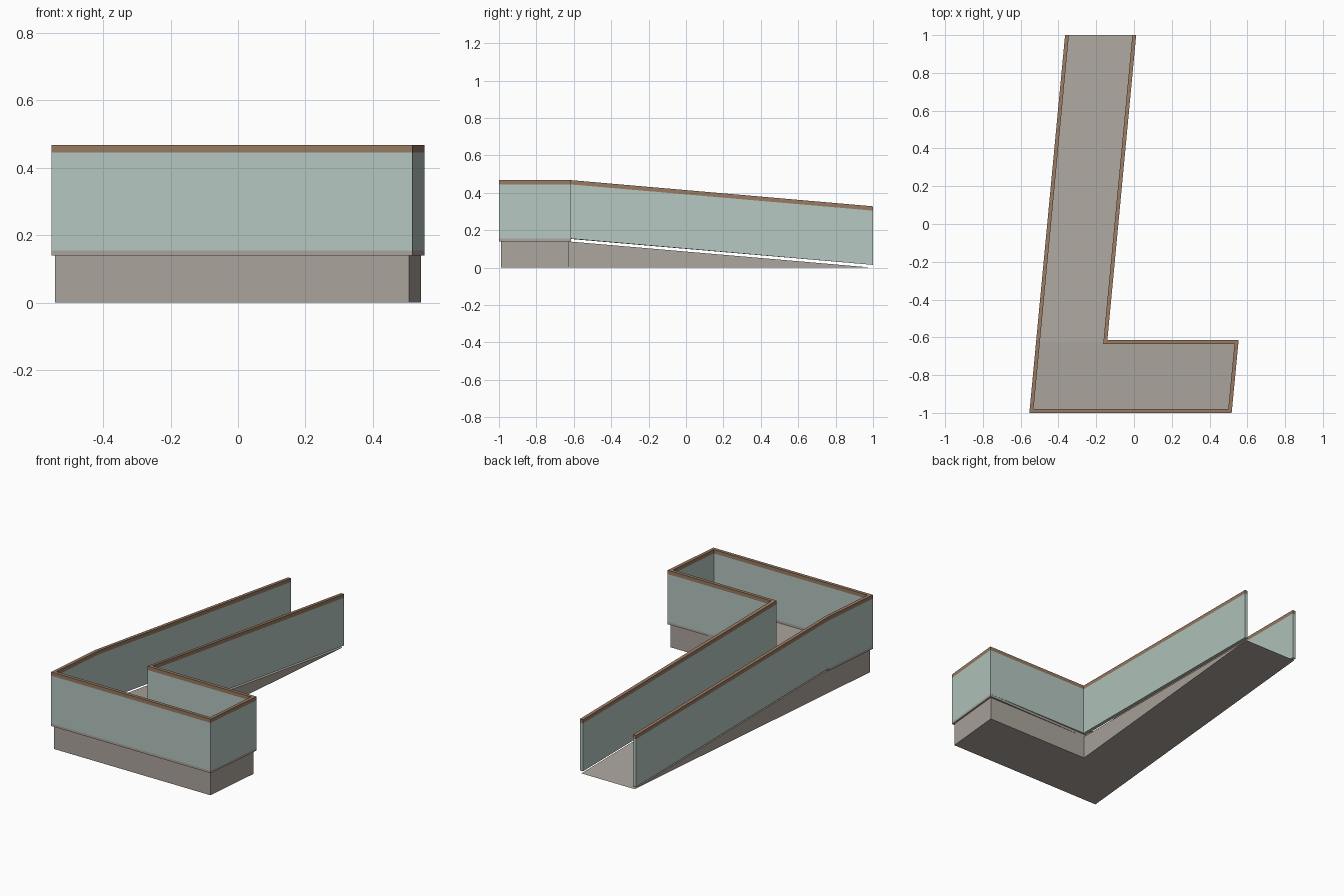
import bpy, bmesh
from mathutils import Vector

if "Cube" in bpy.data.objects:
    bpy.data.objects.remove(bpy.data.objects["Cube"])

BEND, SKEW = -0.625, 0.0945      # y where the slope starts, sideways lean of the plan
DECK, HALF = 0.14, 0.01          # landing height, half the wall thickness


def material(name, rgb):
    def lin(c):
        c /= 255
        return c / 12.92 if c <= 0.04045 else ((c + 0.055) / 1.055) ** 2.4
    m = bpy.data.materials.new(name)
    m.diffuse_color = (*[lin(c) for c in rgb], 1)
    m.use_nodes = True
    m.node_tree.nodes["Principled BSDF"].inputs["Base Color"].default_value = m.diffuse_color
    return m


CONCRETE = material("warm grey concrete", (171, 164, 156))
GLASS = material("pale green glass", (181, 199, 192))
WOOD = material("brown wood", (152, 122, 98))


def add_object(name, bm, mat):
    bmesh.ops.recalc_face_normals(bm, faces=bm.faces)
    me = bpy.data.meshes.new(name)
    bm.to_mesh(me)
    bm.free()
    me.materials.append(mat)
    ob = bpy.data.objects.new(name, me)
    bpy.context.collection.objects.link(ob)


def drop(y):
    """Height lost along the slope."""
    return DECK * max(0, y - BEND) / (1 - BEND)


# Plan corners, walking round from the open end of the ramp and back to it
A = Vector((-0.543, -0.99))
B = Vector((0.508, -0.99))
C = Vector((0.543, BEND))
D = Vector((-0.152, BEND))
E = Vector((D.x + (1 - BEND) * SKEW, 1))
G = Vector((A.x + (BEND - A.y) * SKEW, BEND))
F = Vector((A.x + (1 - A.y) * SKEW, 1))
PATH = [F, G, A, B, C, D, E]


def mitre(path, i):
    """Sideways offset of the wall face at a path point."""
    normals = []
    for j in (i - 1, i):
        if 0 <= j < len(path) - 1:
            d = (path[j + 1] - path[j]).normalized()
            normals.append(Vector((-d.y, d.x)))
    if len(normals) == 1:        # open ends are cut square to the y axis
        return Vector((HALF if normals[0].x > 0 else -HALF, 0))
    n = (normals[0] + normals[1]).normalized()
    return n * (HALF / n.dot(normals[0]))


def wall(name, path, z0, z1, mat):
    """Sweep a rectangular section along the path, following the slope."""
    bm = bmesh.new()
    rings = []
    for i, p in enumerate(path):
        o, s = mitre(path, i), drop(p.y)
        rings.append([bm.verts.new((*(p + o * k), z - s))
                      for k, z in ((1, z0), (1, z1), (-1, z1), (-1, z0))])
    for a, b in zip(rings, rings[1:]):
        for k in range(4):
            bm.faces.new((a[k], a[(k + 1) % 4], b[(k + 1) % 4], b[k]))
    bm.faces.new(rings[0])
    bm.faces.new(rings[-1])
    add_object(name, bm, mat)


# Flat landing block
bm = bmesh.new()
face = bm.faces.new([bm.verts.new((*p, 0)) for p in (A, B, C, D, G)])
top = bmesh.ops.extrude_face_region(bm, geom=[face])["geom"]
bmesh.ops.translate(bm, vec=(0, 0, DECK),
                    verts=[v for v in top if isinstance(v, bmesh.types.BMVert)])
add_object("landing", bm, CONCRETE)

# Wedge-shaped ramp
bm = bmesh.new()
g0, d0, g1, d1, e, f = [bm.verts.new((*p, z)) for p, z in
                        ((G, 0), (D, 0), (G, DECK), (D, DECK), (E, 0), (F, 0))]
for loop in ((g0, d0, e, f), (g1, d1, e, f), (g0, g1, f), (d0, d1, e), (g0, g1, d1, d0)):
    bm.faces.new(loop)
add_object("ramp", bm, CONCRETE)

# Low kerb under the landing panels, glass panels and handrail
wall("landing_kerb", PATH[1:-1], DECK, 0.155, CONCRETE)
wall("glass_panels", PATH, 0.155, 0.445, GLASS)
wall("handrail", PATH, 0.445, 0.468, WOOD)
